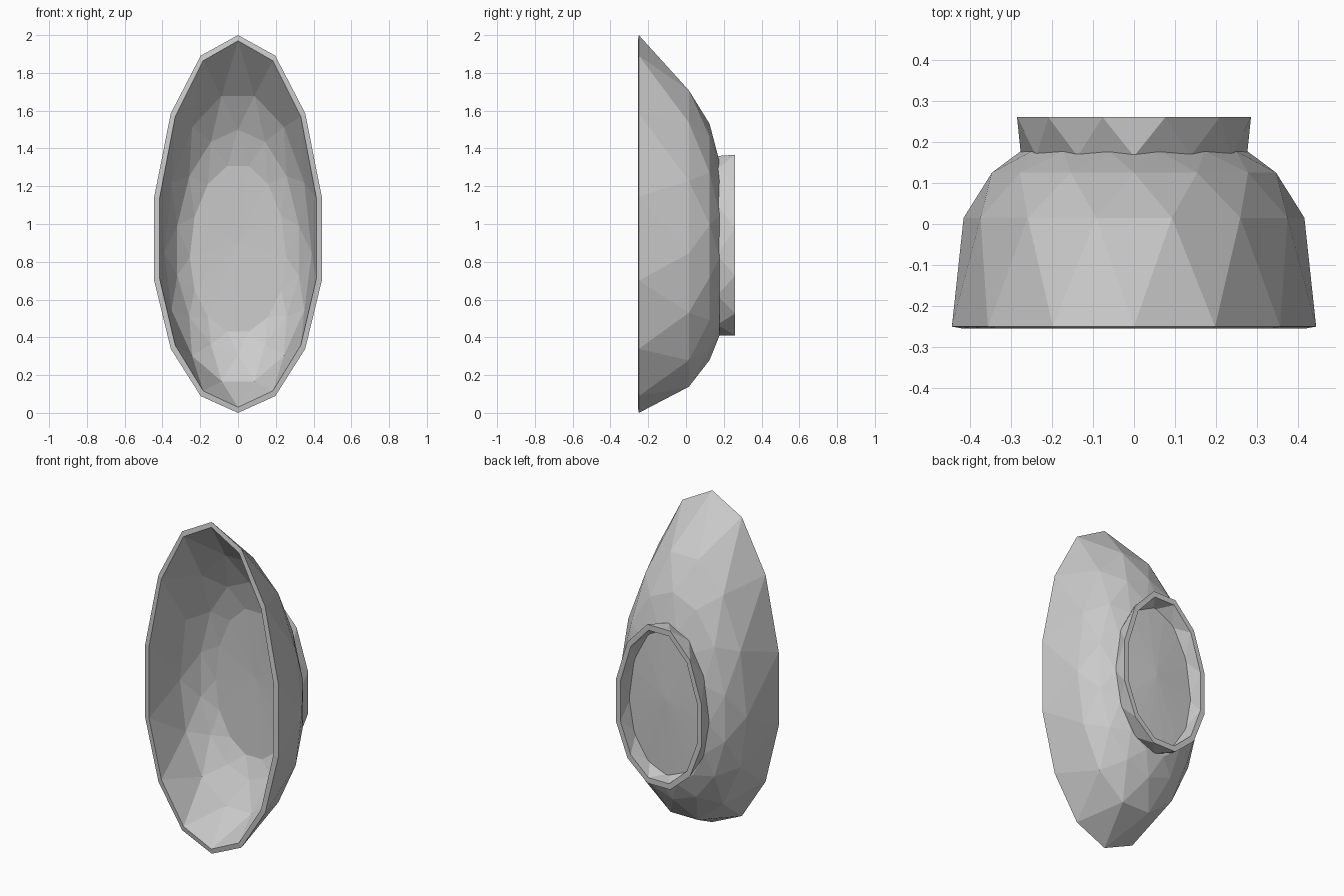
import bpy, bmesh, math

if "Cube" in bpy.data.objects:
    bpy.data.objects.remove(bpy.data.objects["Cube"])


def egg_ring(bm, sides, y, z_low, z_high, half_width, turn):
    """Egg-shaped loop in the XZ plane, widest a little below the middle."""
    zc = z_low + (z_high - z_low) * 0.45
    verts = []
    for k in range(sides):
        t = 2 * math.pi * (k + turn) / sides
        c = math.cos(t)
        reach = z_high - zc if c > 0 else zc - z_low
        verts.append(bm.verts.new((half_width * math.sin(t), y, zc + reach * c)))
    return verts


def bridge(bm, a, b, turn_a, turn_b):
    """Facets between two loops: triangles if staggered, quads if aligned."""
    n = len(a)
    if turn_b < turn_a:
        a, b = b, a
    for k in range(n):
        j = (k + 1) % n
        if turn_a == turn_b:
            bm.faces.new((a[k], a[j], b[j], b[k]))
        else:
            bm.faces.new((a[k], a[j], b[k]))
            bm.faces.new((a[j], b[j], b[k]))


def cap(bm, ring, point):
    tip = bm.verts.new(point)
    for k in range(len(ring)):
        bm.faces.new((ring[k], ring[(k + 1) % len(ring)], tip))


def finish(bm, name):
    bmesh.ops.recalc_face_normals(bm, faces=bm.faces)
    mesh = bpy.data.meshes.new(name)
    bm.to_mesh(mesh)
    bm.free()
    obj = bpy.data.objects.new(name, mesh)
    bpy.context.collection.objects.link(obj)
    return obj


# Bowl: rows are (y, lowest z, highest z, half width, stagger), back to rim to inside
SIDES = 14
rows = [
    (0.178, 0.40, 1.34, 0.275, 0.5),
    (0.125, 0.28, 1.53, 0.355, 0),
    (0.015, 0.12, 1.73, 0.415, 0.5),
    (-0.250, 0.00, 2.00, 0.455, 0),
    (-0.255, 0.03, 1.97, 0.425, 0),
    (0.005, 0.15, 1.70, 0.390, 0.5),
    (0.105, 0.31, 1.50, 0.330, 0),
    (0.152, 0.42, 1.32, 0.255, 0.5),
]
bm = bmesh.new()
rings = [egg_ring(bm, SIDES, *row) for row in rows]
for i in range(len(rings) - 1):
    bridge(bm, rings[i], rings[i + 1], rows[i][4], rows[i + 1][4])
cap(bm, rings[0], (0, 0.193, 0.90))
cap(bm, rings[-1], (0, 0.165, 0.90))
finish(bm, "bowl")

# Foot ring: thin faceted wall standing on the back of the bowl
foot = [
    (0.165, 0.41, 1.36, 0.275, 0),
    (0.260, 0.395, 1.385, 0.295, 0.5),
    (0.260, 0.43, 1.35, 0.265, 0.5),
    (0.165, 0.45, 1.32, 0.250, 0),
]
bm = bmesh.new()
rings = [egg_ring(bm, 12, *row) for row in foot]
for i in range(4):
    j = (i + 1) % 4
    bridge(bm, rings[i], rings[j], foot[i][4], foot[j][4])
finish(bm, "foot_ring")
